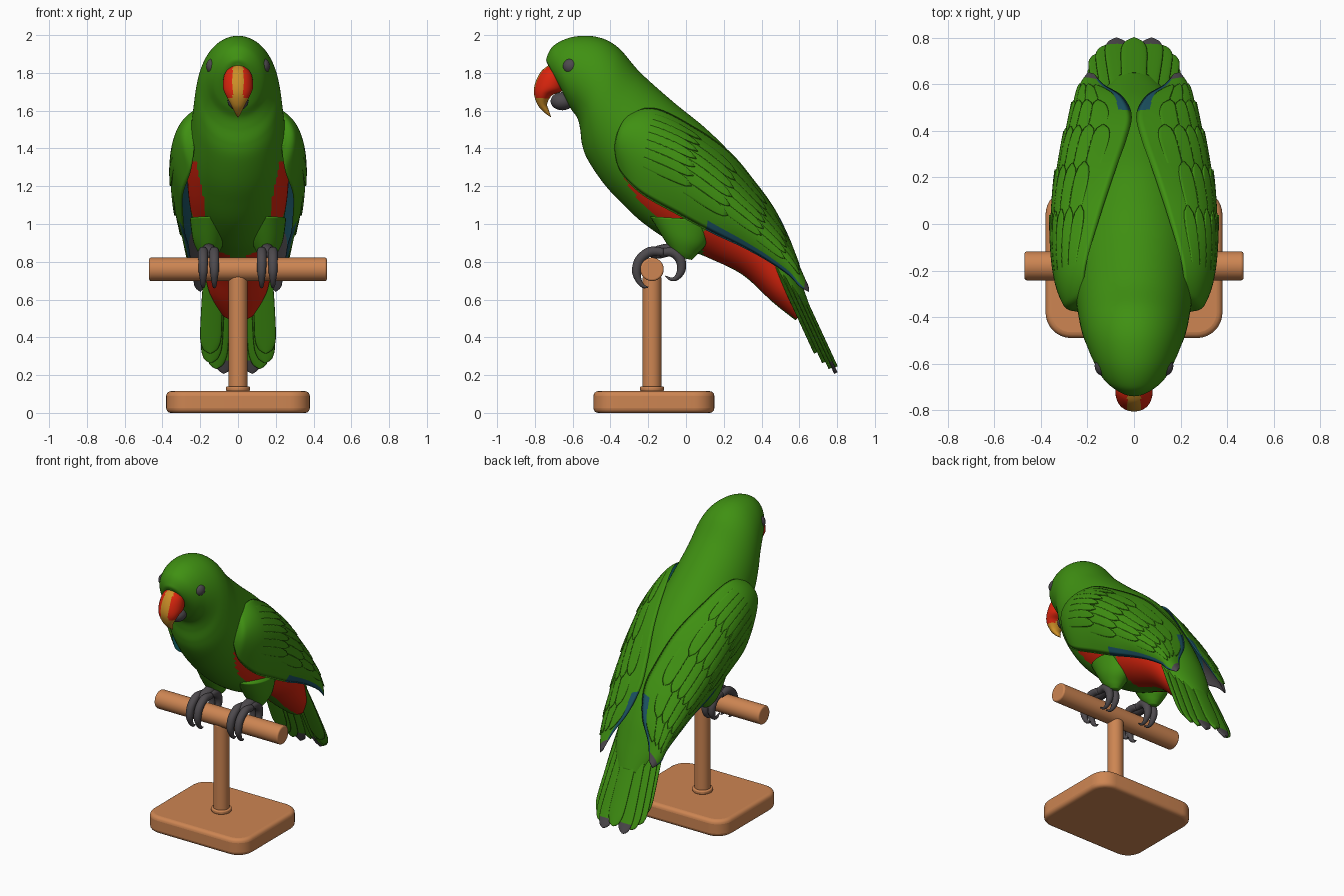
import bpy, bmesh, math
from mathutils import Vector

if "Cube" in bpy.data.objects:
    bpy.data.objects.remove(bpy.data.objects["Cube"])

def material(name, rgb):
    m = bpy.data.materials.new(name)
    m.diffuse_color = (*rgb, 1)
    m.use_nodes = True
    m.node_tree.nodes["Principled BSDF"].inputs["Base Color"].default_value = m.diffuse_color
    return m

GREEN = material("leaf green", (0.05, 0.28, 0.006))
RED = material("scarlet", (0.70, 0.018, 0.004))
GOLD = material("beak gold", (0.60, 0.27, 0.02))
GREY = material("dark grey", (0.075, 0.068, 0.075))
BLUE = material("deep blue", (0.012, 0.09, 0.13))
TEAL = material("turquoise", (0.01, 0.26, 0.27))
WOOD = material("warm wood", (0.61, 0.235, 0.085))

def spline(rows, t):
    """Catmull-Rom through rows of numbers, t in 0..1"""
    x = min(max(t, 0), 1) * (len(rows) - 1)
    i = min(int(x), len(rows) - 2)
    f = x - i
    a, b = rows[max(i - 1, 0)], rows[i]
    c, d = rows[i + 1], rows[min(i + 2, len(rows) - 1)]
    return [0.5 * (2 * q + (r - p) * f + (2 * p - 5 * q + 4 * r - s) * f * f
                   + (3 * q - p - 3 * r + s) * f ** 3) for p, q, r, s in zip(a, b, c, d)]

def skin(name, sheets, mats, rule=None):
    """Bridge each list of closed rings; rule(u, v, centre, normal) picks the material"""
    bm = bmesh.new()
    where = {}
    uv = bm.faces.layers.int.new("cell")
    cells = []
    for rings in sheets:
        vs = [[bm.verts.new(p) for p in ring] for ring in rings]
        n = len(vs[0])
        for i in range(len(vs) - 1):
            for j in range(n):
                f = bm.faces.new((vs[i][j], vs[i][(j + 1) % n], vs[i + 1][(j + 1) % n], vs[i + 1][j]))
                f[uv] = len(cells)
                cells.append(((i + 0.5) / (len(vs) - 1), (j + 0.5) / n))
        for end, u in ((vs[0], 0), (vs[-1], 1)):
            f = bm.faces.new(end)
            f[uv] = len(cells)
            cells.append((u, 0))
    bmesh.ops.recalc_face_normals(bm, faces=bm.faces)
    for f in bm.faces:
        f.smooth = True
        if rule:
            f.material_index = rule(*cells[f[uv]], f.calc_center_median(), f.normal)
    bm.faces.layers.int.remove(uv)
    me = bpy.data.meshes.new(name)
    bm.to_mesh(me)
    bm.free()
    for m in mats:
        me.materials.append(m)
    ob = bpy.data.objects.new(name, me)
    bpy.context.collection.objects.link(ob)
    return ob

def loft(rows, steps, seg):
    """Elliptical rings; row = (y, z of one side, y, z of other side, half width, x centre)"""
    rings = []
    for k in range(steps + 1):
        y1, z1, y2, z2, w, cx = spline(rows, k / steps)
        c, h = Vector((cx, (y1 + y2) / 2, (z1 + z2) / 2)), Vector((0, (y1 - y2) / 2, (z1 - z2) / 2))
        rings.append([c + h * math.cos(a) + Vector((max(w, 0.002) * math.sin(a), 0, 0))
                      for a in (2 * math.pi * j / seg for j in range(seg))])
    return rings

def tube(path, x):
    """Rows for a tapering tube in the yz plane; path = (y, z, radius)"""
    rows = []
    for i, (y, z, r) in enumerate(path):
        a, b = path[max(i - 1, 0)], path[min(i + 1, len(path) - 1)]
        d = Vector((b[0] - a[0], b[1] - a[1])).normalized() * r
        rows.append((y - d.y, z + d.x, y + d.y, z - d.x, r, x))
    return rows

# Body and head: back point, front point, half width
BODY = [(-.735, 1.85, -.66, 1.72, .03), (-.738, 1.88, -.635, 1.66, .085), (-.70, 1.945, -.61, 1.61, .135),
        (-.60, 1.99, -.575, 1.56, .175), (-.47, 1.99, -.56, 1.50, .205), (-.36, 1.935, -.55, 1.42, .225),
        (-.24, 1.80, -.52, 1.34, .24), (-.06, 1.64, -.44, 1.22, .26), (.10, 1.51, -.35, 1.12, .27),
        (.24, 1.37, -.22, 1.0, .265), (.36, 1.20, -.05, .89, .245), (.46, 1.04, .12, .82, .215),
        (.54, .88, .30, .73, .185), (.60, .72, .46, .585, .155), (.65, .58, .58, .49, .09)]

def body_rule(u, v, c, n):
    flank = abs(c.x) > .175 + max(0, c.z - 1.1) * .2 and .99 < c.z < 1.33 and c.y < 0.02
    vent = c.y > .09 and abs(c.x) > .045 and n.y * .8 + n.z * .6 < .25
    return 1 if flank or vent else 0

skin("body", [loft([r + (0,) for r in BODY], 150, 96)], [GREEN, RED], body_rule)

# Hooked beak with red cheeks and a golden ridge and tip
BEAK = [(-.72, 1.845, -.66, 1.84, .03), (-.765, 1.81, -.64, 1.78, .07), (-.797, 1.75, -.65, 1.71, .08),
        (-.805, 1.69, -.71, 1.68, .066), (-.785, 1.63, -.735, 1.635, .038), (-.75, 1.59, -.725, 1.60, .02),
        (-.715, 1.565, -.715, 1.568, .004)]
skin("upper_beak", [loft([r + (0,) for r in BEAK], 50, 48)], [GOLD, RED],
     lambda u, v, c, n: int(abs(c.x) > .028 and c.z > 1.665 and c.z - c.y * .6 < 2.29))

def ball(name, loc, scale, mat):
    bpy.ops.mesh.primitive_uv_sphere_add(segments=28, ring_count=16, location=loc)
    ob = bpy.context.object
    ob.name = name
    ob.scale = scale
    ob.data.materials.append(mat)
    bpy.ops.object.shade_smooth()

ball("lower_beak", (0, -.655, 1.65), (.055, .062, .048), GREY)

# Wing: upper edge, outer control point, lower edge
WING = [(.23, -.36, 1.50, .27, -.375, 1.45, .23, -.38, 1.40), (.22, -.29, 1.59, .37, -.37, 1.50, .25, -.35, 1.28),
        (.20, -.15, 1.61, .44, -.22, 1.50, .29, -.24, 1.16), (.14, .05, 1.51, .48, 0, 1.42, .29, -.04, 1.045),
        (.08, .23, 1.385, .47, .20, 1.25, .28, .14, .95), (.03, .37, 1.22, .43, .38, 1.08, .26, .29, .88),
        (.01, .47, 1.08, .37, .50, .95, .25, .42, .81), (.05, .55, .92, .31, .57, .85, .235, .54, .73),
        (.13, .60, .78, .24, .62, .75, .23, .60, .67), (.17, .645, .68, .20, .655, .66, .20, .65, .64)]

def wing_point(side, u, v, lift=0, inner=False):
    r = spline(WING, u)
    t, c, b = Vector(r[:3]), Vector(r[3:6]), Vector(r[6:])
    m = (t + b) / 2
    out = (c - m).normalized()
    if inner:
        c = c.lerp(m, .35) - out * .02
    p = t * (1 - v) ** 2 + c * 2 * v * (1 - v) + b * v * v + out * lift
    return Vector((p.x * side, p.y, p.z))

def wing_rule(u, v, c, n):
    if u > .93:
        return 2
    if v > .5:                                   # underside
        return 3 if u < .3 else (1 if u < .6 else 2)
    edge = v * 2
    if (u > .42 and edge > .91) or (u > .69 and edge < .09):
        return 1
    return 0

def feather(side, u0, u1, vc, w):
    rings = []
    for k in range(13):
        s = k / 12
        half = w * (.75 + .25 * s) * math.sqrt(max(1 - max(0, (s - .55) / .45) ** 2, .002))
        lift = -.004 + .013 * s
        vs = [vc + half * t / 4 for t in range(-4, 5)]
        u = u0 + (u1 - u0) * s
        rings.append([wing_point(side, u, v, lift) for v in vs]
                     + [wing_point(side, u, v, lift - .007) for v in reversed(vs)])
    return rings

for side, label in ((-1, "left"), (1, "right")):
    N = 24
    rings = [[wing_point(side, k / 90, j / N) for j in range(N + 1)]
             + [wing_point(side, k / 90, j / N, 0, True) for j in range(N - 1, 0, -1)] for k in range(91)]
    skin(label + "_wing", [rings], [GREEN, BLUE, GREY, TEAL], wing_rule)
    # Overlapping covert feathers
    plates = [feather(side, u1 - .2, u1, .16 + .66 * (i + .5 * (row % 2)) / n, .40 / n)
              for row, (u1, n) in enumerate(((.36, 7), (.48, 6), (.61, 6), (.74, 5), (.87, 4)))
              for i in range(n)]
    skin(label + "_wing_coverts", plates, [GREEN])

    ball(label + "_eye", (side * .133, -.61, 1.835), (.036, .042, .042), GREY)

    # Thigh, shank and gripping toes
    x = side * .155
    skin(label + "_thigh", [loft([(-.19, 1.04, .14, 1.02, .10, x), (-.13, .94, .11, .90, .085, x),
                                  (-.085, .87, .06, .84, .058, x), (-.05, .825, .03, .81, .03, x)], 20, 28)], [GREEN])
    toes = [loft(tube([(-.01, .87, .03), (-.08, .865, .034), (-.15, .85, .034), (-.19, .84, .02)], x), 16, 16)]
    for dx in (-.03, .03):
        toes.append(loft(tube([(-.12, .85, .022), (-.19, .853, .026), (-.245, .81, .026), (-.262, .75, .024),
                               (-.25, .70, .016), (-.225, .67, .010), (-.20, .665, .003)], x + dx), 30, 14))
        toes.append(loft(tube([(-.13, .85, .022), (-.07, .85, .026), (-.03, .81, .026), (-.025, .755, .022),
                               (-.05, .715, .014), (-.08, .708, .009), (-.11, .725, .003)], x + dx * .8), 30, 14))
    skin(label + "_foot", toes, [GREY])

# Tail fan: offset from the centre, drop, length, grey tip or not
def tail_feather(name, x0, x1, drop, length, tip):
    rows = []
    for s, w in ((0, .035), (.3, .05), (.6, .056), (.85, .056), (.95, .042), (.985, .024), (1, .004)):
        f = s * length
        y, z = .50 + .30 * f - drop * .9, .88 - .65 * f - drop * .45
        rows.append((y + .009, z + .004, y - .009, z - .004, w, x0 + (x1 - x0) * s))
    skin(name, [loft(rows, 40, 20)], [GREEN, GREY],
         lambda u, v, c, n: int(tip and c.z < .275))

tail_feather("tail_feather_centre", 0, 0, 0, .98, False)
for side, label in ((-1, "left"), (1, "right")):
    for i, (x0, x1, drop, length, tip) in enumerate(((.04, .075, .014, 1.02, True), (.08, .115, .03, .97, False),
                                                     (.11, .145, .048, .91, False), (.13, .147, .066, .82, False))):
        tail_feather(f"{label}_tail_feather_{i + 1}", side * x0, side * x1, drop, length, tip)

# Wooden perch
def finish(ob, name, bevel):
    ob.name = name
    ob.data.materials.append(WOOD)
    bpy.ops.object.shade_smooth_by_angle()
    mod = ob.modifiers.new("soft edges", "BEVEL")
    mod.width, mod.segments, mod.limit_method = bevel, 4, 'ANGLE'

def rod(name, loc, radius, depth, rot=(0, 0, 0), bevel=.008):
    bpy.ops.mesh.primitive_cylinder_add(vertices=48, radius=radius, depth=depth, location=loc, rotation=rot)
    finish(bpy.context.object, name, bevel)

rod("perch_bar", (0, -.18, .76), .062, .94, (0, math.pi / 2, 0), .01)
rod("perch_post", (0, -.18, .41), .05, .62)
rod("post_collar", (0, -.18, .128), .064, .026)

bpy.ops.mesh.primitive_cube_add(size=1, location=(0, -.17, .0625))
base = bpy.context.object
bm = bmesh.new()
bm.from_mesh(base.data)
bmesh.ops.scale(bm, vec=(.76, .64, .115), verts=bm.verts)
bmesh.ops.translate(bm, vec=(0, 0, -.005), verts=bm.verts)
upright = [e for e in bm.edges if abs(e.verts[0].co.z - e.verts[1].co.z) > .05]
bmesh.ops.bevel(bm, geom=upright, offset=.11, segments=8, profile=.5, affect='EDGES')
bm.to_mesh(base.data)
bm.free()
finish(base, "perch_base", .025)
